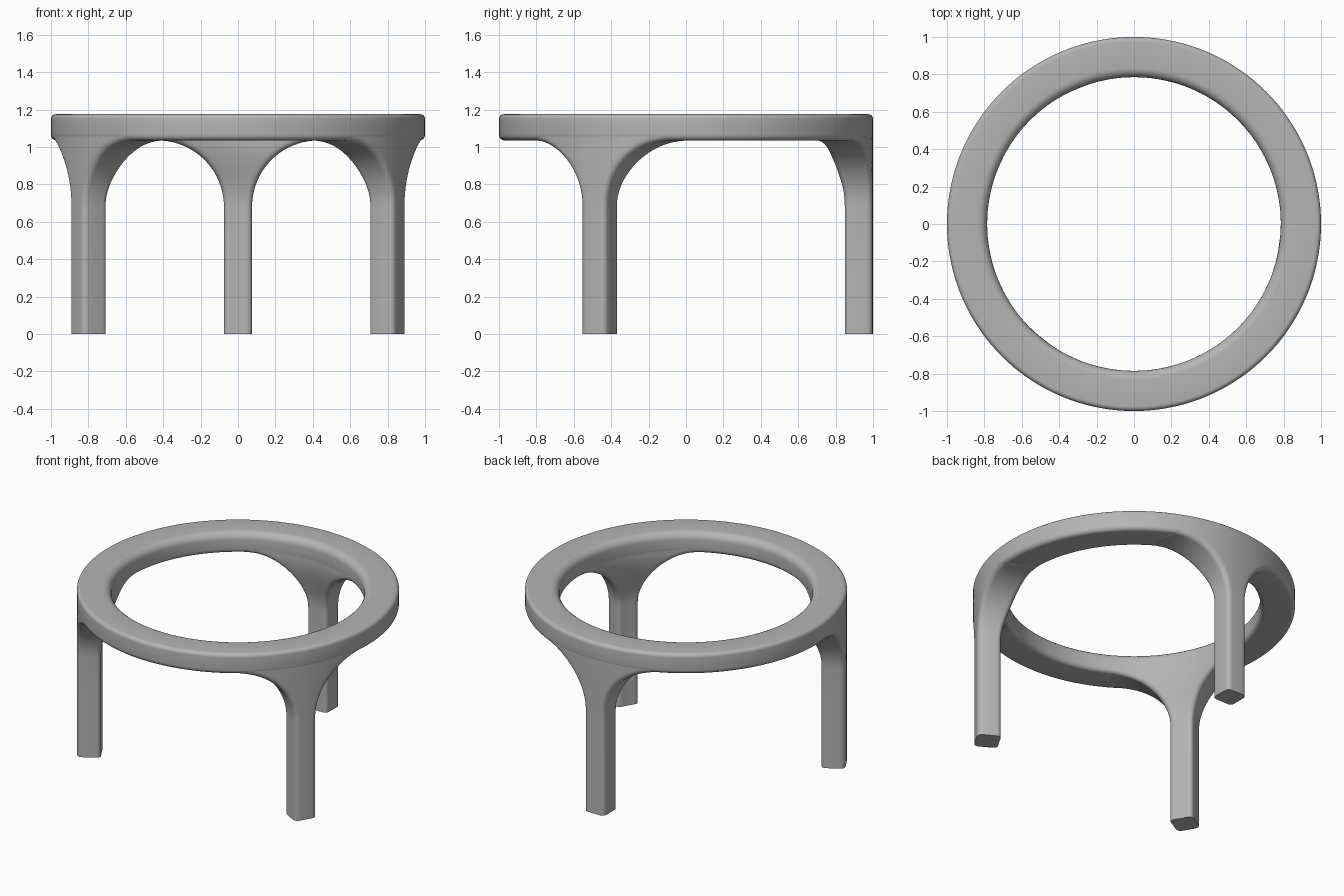
import bpy, bmesh
from math import sin, cos, pi, sqrt, radians
from mathutils import Matrix

cube = bpy.data.objects.get("Cube")
if cube:
    bpy.data.objects.remove(cube, do_unlink=True)

grey = bpy.data.materials.new("plain grey")
grey.use_nodes = True
GREY = (0.46, 0.46, 0.46, 1)
grey.diffuse_color = GREY
grey.node_tree.nodes["Principled BSDF"].inputs["Base Color"].default_value = GREY

OUTER, INNER, LEG_INNER = 1.0, 0.785, 0.85
TOP, UNDER = 1.175, 1.035           # ring top and underside heights
HALF, ARCH, ROUND = 0.075, 0.355, 0.03   # leg half width, arch radius, edge radius
ARCH_X, ARCH_Z = HALF + ARCH, UNDER - ARCH


def finish(bm, name):
    bmesh.ops.recalc_face_normals(bm, faces=bm.faces)
    mesh = bpy.data.meshes.new(name)
    bm.to_mesh(mesh)
    bm.free()
    mesh.materials.append(grey)
    obj = bpy.data.objects.new(name, mesh)
    bpy.context.collection.objects.link(obj)
    bpy.ops.object.select_all(action='DESELECT')
    obj.select_set(True)
    bpy.context.view_layer.objects.active = obj
    bpy.ops.object.shade_smooth_by_angle(angle=radians(40))
    return obj


def fillet(x, z, radius, start, steps=6):
    """Quarter-circle points around a corner centre."""
    return [(x + radius * cos(start + pi / 2 * i / steps),
             z + radius * sin(start + pi / 2 * i / steps)) for i in range(steps + 1)]


# Ring: rounded rectangle turned around the vertical axis
def build_ring():
    soft, edge = 0.05, 0.025
    profile = (fillet(OUTER - edge, TOP - edge, edge, 0)
               + fillet(INNER + soft, TOP - soft, soft, pi / 2)
               + fillet(INNER + ROUND, UNDER + ROUND, ROUND, pi)
               + fillet(OUTER - ROUND, UNDER + ROUND, ROUND, 3 * pi / 2))
    steps = 144
    bm = bmesh.new()
    loops = []
    for s in range(steps):
        a = 2 * pi * s / steps
        loops.append([bm.verts.new((r * cos(a), r * sin(a), z)) for r, z in profile])
    n = len(profile)
    for s in range(steps):
        a, b = loops[s], loops[(s + 1) % steps]
        for i in range(n):
            j = (i + 1) % n
            bm.faces.new((a[i], a[j], b[j], b[i]))
    return finish(bm, "top_ring")


def half_width(z, inset):
    """Half width of the leg, flaring into the arch near the ring."""
    if z <= ARCH_Z:
        return HALF - inset
    radius = ARCH + inset
    return ARCH_X - sqrt(max(0, radius ** 2 - (z - ARCH_Z) ** 2))


def leg_section(z):
    """Rounded section bent to follow the ring, as x, y points."""
    t = min(1, max(0, (z - 0.7) / (UNDER - 0.7)))
    inner = LEG_INNER + (INNER + 0.001 - LEG_INNER) * t * t * (3 - 2 * t)
    outer = OUTER - 0.001
    steps, spans = 5, 12
    side = []                       # right edge, outside to inside: radius, inset
    for i in range(steps + 1):
        a = pi / 2 * i / steps
        side.append((outer - ROUND * (1 - cos(a)), ROUND * (1 - sin(a))))
    for i in range(steps, -1, -1):
        a = pi / 2 * i / steps
        side.append((inner + ROUND * (1 - cos(a)), ROUND * (1 - sin(a))))
    flat = half_width(z, ROUND)
    points = [(half_width(z, e), r) for r, e in side]
    points += [(flat * (1 - 2 * i / spans), inner) for i in range(1, spans)]
    points += [(-half_width(z, e), r) for r, e in reversed(side)]
    points += [(-flat * (1 - 2 * i / spans), outer) for i in range(1, spans)]
    return [(x, sqrt(r * r - x * x)) for x, r in points]


# Leg: stacked sections widening into the ring
def build_leg(name, angle):
    arch_steps = 20
    heights = [0, ARCH_Z / 2]
    heights += [ARCH_Z + ARCH * sin(pi / 2 * i / arch_steps) for i in range(arch_steps + 1)]
    heights += [UNDER + ROUND * i / 4 for i in range(1, 5)]
    bm = bmesh.new()
    rows = [[bm.verts.new((x, y, z)) for x, y in leg_section(z)] for z in heights]
    n = len(rows[0])
    for low, high in zip(rows, rows[1:]):
        for i in range(n):
            j = (i + 1) % n
            bm.faces.new((low[i], low[j], high[j], high[i]))
    bm.faces.new(rows[0])
    bm.faces.new(rows[-1])
    bm.transform(Matrix.Rotation(angle, 4, 'Z'))
    return finish(bm, name)


build_ring()
for i, name in enumerate(("back_leg", "front_right_leg", "front_left_leg")):
    build_leg(name, 2 * pi * i / 3)
